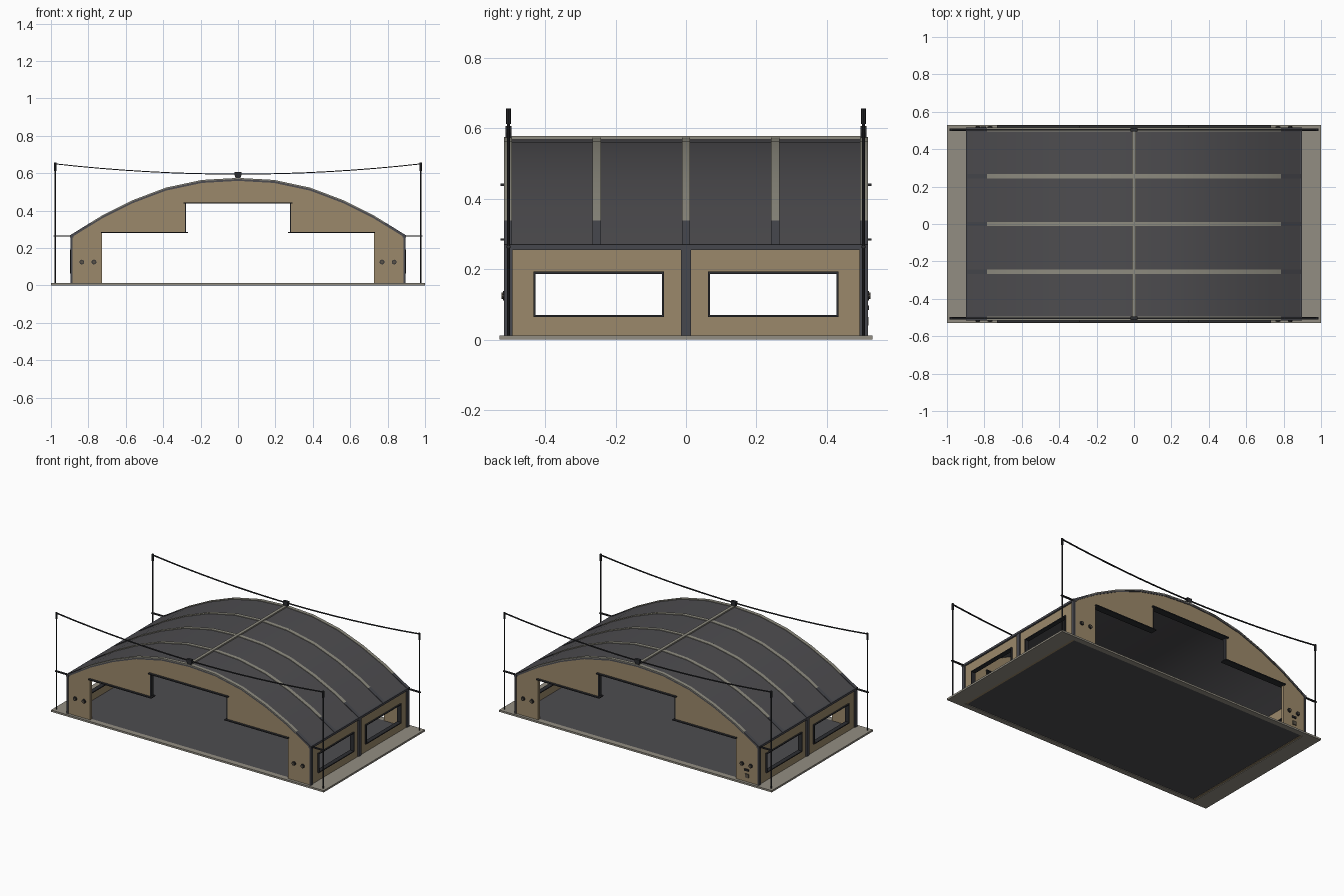
import bpy, bmesh, math
from mathutils import Vector

if "Cube" in bpy.data.objects:
    bpy.data.objects.remove(bpy.data.objects["Cube"])

def material(name, rgb):
    m = bpy.data.materials.new(name)
    m.diffuse_color = (*rgb, 1)
    m.use_nodes = True
    m.node_tree.nodes["Principled BSDF"].inputs["Base Color"].default_value = m.diffuse_color
    return m

TAN = material("tan wall", (0.33, 0.25, 0.145))
DARK = material("dark grey roof", (0.075, 0.073, 0.079))
PALE = material("pale rib", (0.27, 0.26, 0.215))
CONCRETE = material("concrete", (0.29, 0.27, 0.225))
BLACK = material("black metal", (0.025, 0.026, 0.03))
STEEL = material("blue grey steel", (0.062, 0.063, 0.074))
LAMP = material("lamp brown", (0.10, 0.085, 0.065))

def finish(name, bm, mat):
    bmesh.ops.recalc_face_normals(bm, faces=bm.faces)
    me = bpy.data.meshes.new(name)
    bm.to_mesh(me)
    bm.free()
    me.materials.append(mat)
    ob = bpy.data.objects.new(name, me)
    bpy.context.collection.objects.link(ob)
    return ob

def box(name, x0, x1, y0, y1, z0, z1, mat):
    bm = bmesh.new()
    bmesh.ops.create_cube(bm, size=1)
    for v in bm.verts:
        v.co = ((x0 + x1) / 2 + v.co.x * (x1 - x0), (y0 + y1) / 2 + v.co.y * (y1 - y0),
                (z0 + z1) / 2 + v.co.z * (z1 - z0))
    return finish(name, bm, mat)

def mbox(name, s, x0, x1, *rest):
    """Box mirrored to side s of x."""
    return box(name, *sorted((s * x0, s * x1)), *rest)

def prism(name, pts, y0, y1, mat):
    """Extrude an xz outline along y."""
    bm = bmesh.new()
    f = bm.faces.new([bm.verts.new((x, y0, z)) for x, z in pts])
    ext = bmesh.ops.extrude_face_region(bm, geom=[f])
    for v in ext["geom"]:
        if isinstance(v, bmesh.types.BMVert):
            v.co.y = y1
    return finish(name, bm, mat)

def strip(name, pts, lo, hi, y0, y1, mat):
    """Band following a profile, between two vertical offsets."""
    bm = bmesh.new()
    rings = [[bm.verts.new((x, y, z + o)) for y, o in ((y0, lo), (y1, lo), (y1, hi), (y0, hi))]
             for x, z in pts]
    for a, b in zip(rings, rings[1:]):
        for i in range(4):
            j = (i + 1) % 4
            bm.faces.new((a[i], a[j], b[j], b[i]))
    bm.faces.new(rings[0])
    bm.faces.new(rings[-1])
    return finish(name, bm, mat)

def rod(name, p, q, r, mat, sides=8):
    p, q = Vector(p), Vector(q)
    bm = bmesh.new()
    bmesh.ops.create_cone(bm, cap_ends=True, segments=sides, radius1=r, radius2=r, depth=(q - p).length)
    rot = (q - p).to_track_quat('Z', 'Y').to_matrix()
    for v in bm.verts:
        v.co = rot @ v.co + (p + q) / 2
    return finish(name, bm, mat)

def smooth(ob):
    bpy.ops.object.select_all(action='DESELECT')
    bpy.context.view_layer.objects.active = ob
    ob.select_set(True)
    bpy.ops.object.shade_smooth_by_angle(angle=math.radians(30))

G = 0.012  # floor level

# Concrete apron and sunken-bottom floor slab
for s in (-1, 1):
    mbox("apron_side", s, 0.89, 1.0, -0.495, 0.495, 0, G, CONCRETE)
    box("apron_end", -1, 1, *sorted((s * 0.495, s * 0.53)), 0, G, CONCRETE)
box("floor", -0.875, 0.875, -0.495, 0.495, 0.004, G, DARK)

# Arched roof
half = [(0.895, 0.266), (0.72, 0.374), (0.56, 0.453), (0.385, 0.519), (0.193, 0.560)]
arch = [(-x, z) for x, z in half] + [(0, 0.571)] + half[::-1]
smooth(strip("roof", arch, -0.012, 0, -0.515, 0.515, DARK))

# Roof ribs: pale over the top, steel toward the eaves
mid = [(-0.785, 0.334)] + arch[1:-1] + [(0.785, 0.334)]
for y, w in ((-0.505, 0.011), (-0.254, 0.012), (0, 0.012), (0.254, 0.012), (0.505, 0.011)):
    smooth(strip("roof_rib", mid, -0.002, 0.004, y - w, y + w, PALE))
    for s in (-1, 1):
        strip("rib_foot", [(s * 0.785, 0.334), (s * 0.895, 0.266)], -0.002, 0.004, y - w, y + w, STEEL)
box("ridge_strip", -0.01, 0.01, -0.505, 0.505, 0.566, 0.579, PALE)

# End walls with stepped doorway
outline = [(-0.888, G), (-0.888, 0.258)] + [(x, z - 0.011) for x, z in arch[1:-1]]
outline += [(0.888, 0.258), (0.888, G), (0.727, G), (0.727, 0.285), (0.28, 0.285), (0.28, 0.44),
            (-0.28, 0.44), (-0.28, 0.285), (-0.727, 0.285), (-0.727, G)]
for e in (-1, 1):
    prism("end_wall", outline, e * 0.512, e * 0.493, TAN)
    out, inn = sorted((e * 0.48, e * 0.527))
    box("upper_lintel", -0.292, 0.292, out, inn, 0.437, 0.443, BLACK)
    for s in (-1, 1):
        mbox("lower_lintel", s, 0.268, 0.732, out, inn, 0.281, 0.287, BLACK)
        mbox("door_jamb", s, 0.278, 0.283, *sorted((e * 0.488, e * 0.516)), 0.285, 0.44, BLACK)
        # Round wall lamps
        for x in (0.77, 0.835):
            rod("wall_lamp", (s * x, e * 0.508, 0.125), (s * x, e * 0.52, 0.125), 0.013, BLACK, 10)
            rod("lamp_lens", (s * x, e * 0.519, 0.125), (s * x, e * 0.524, 0.125), 0.009, LAMP, 10)

# Control boxes on the rear wall
box("control_box", -0.82, -0.79, 0.51, 0.52, 0.085, 0.097, BLACK)
box("switch_box", -0.82, -0.795, 0.51, 0.518, 0.04, 0.065, LAMP)

# Side walls with two windows each
Z0, Z1 = 0.067, 0.19
for s in (-1, 1):
    mbox("side_wall_bottom", s, 0.875, 0.888, -0.495, 0.495, 0.002, Z0, TAN)
    mbox("side_wall_top", s, 0.875, 0.888, -0.495, 0.495, Z1, 0.262, TAN)
    for a, b in ((-0.495, -0.43), (-0.065, 0.065), (0.43, 0.495)):
        mbox("side_wall_pier", s, 0.875, 0.888, a, b, Z0, Z1, TAN)
    for a, b in ((-0.43, -0.065), (0.065, 0.43)):
        for z in (Z0, Z1):
            mbox("window_rail", s, 0.868, 0.897, a - 0.003, b + 0.003, z - 0.003, z + 0.003, BLACK)
        for y in (a, b):
            mbox("window_stile", s, 0.868, 0.897, y - 0.003, y + 0.003, Z0 + 0.003, Z1 - 0.003, BLACK)
    # Posts and eave beam
    for a, b in ((-0.516, -0.493), (-0.014, 0.014), (0.493, 0.516)):
        mbox("wall_post", s, 0.884, 0.896, a, b, G, 0.258, STEEL)
    mbox("eave_beam", s, 0.880, 0.898, -0.517, 0.517, 0.257, 0.271, STEEL)

# Corner masts, struts, sagging cables and ridge clamps
for e in (-1, 1):
    y = e * 0.504
    for s in (-1, 1):
        rod("mast", (s * 0.978, y, G), (s * 0.978, y, 0.655), 0.0042, BLACK)
        rod("mast_cap", (s * 0.978, y, 0.612), (s * 0.978, y, 0.656), 0.0065, BLACK)
        mbox("mast_strut", s, 0.885, 0.986, y - 0.006, y + 0.006, 0.261, 0.268, BLACK)
    n = 16
    sag = [(-0.978 + 1.956 * i / n, 0.595 + 0.055 * abs(2 * i / n - 1) ** 2) for i in range(n + 1)]
    strip("cable", sag, -0.0025, 0.0025, y - 0.0045, y + 0.0045, BLACK)
    prism("ridge_clamp", [(-0.01, 0.57), (0.01, 0.57), (0.018, 0.588), (0.018, 0.607),
                          (-0.018, 0.607), (-0.018, 0.588)], y - 0.009, y + 0.009, BLACK)
